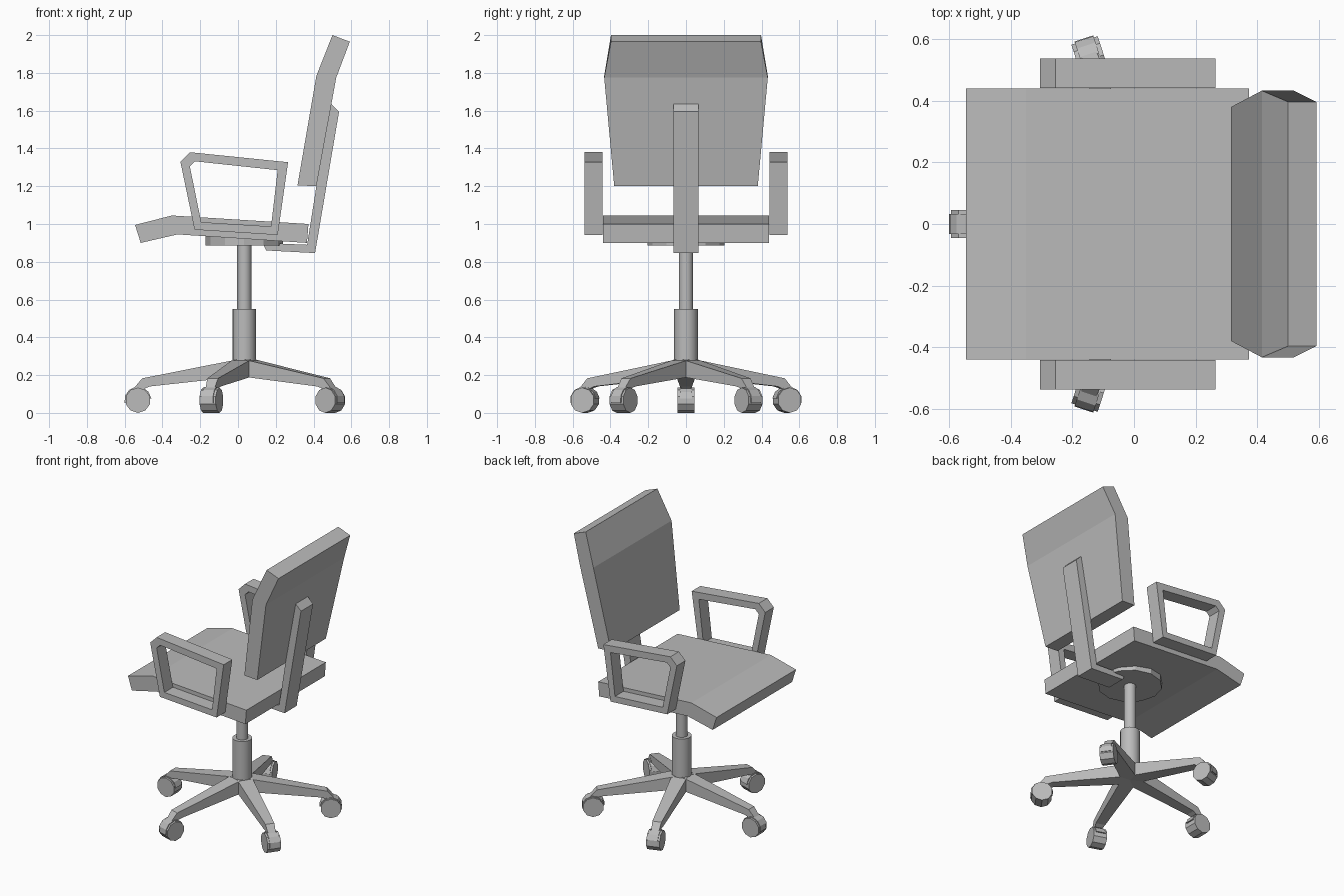
import bpy, bmesh
from math import radians, sin, cos, pi
from mathutils import Matrix

cube = bpy.data.objects.get("Cube")
if cube:
    bpy.data.objects.remove(cube, do_unlink=True)

grey = bpy.data.materials.new("plain grey")
grey.use_nodes = True
colour = (0.5, 0.5, 0.5, 1)
grey.diffuse_color = colour
grey.node_tree.nodes["Principled BSDF"].inputs["Base Color"].default_value = colour

AXIS = 0.033  # x of the central column


def finish(name, bm, matrix=None):
    bmesh.ops.recalc_face_normals(bm, faces=bm.faces)
    mesh = bpy.data.meshes.new(name)
    if matrix:
        bm.transform(matrix)
    bm.to_mesh(mesh)
    bm.free()
    mesh.materials.append(grey)
    ob = bpy.data.objects.new(name, mesh)
    bpy.context.collection.objects.link(ob)
    return ob


def prism(name, profile, widths, matrix=None):
    """Extrude an x-z profile across y; widths holds a half width per point."""
    if not isinstance(widths, (list, tuple)):
        widths = [widths] * len(profile)
    bm = bmesh.new()
    rings = [[bm.verts.new((x, s * w, z)) for (x, z), w in zip(profile, widths)]
             for s in (-1, 1)]
    n = len(profile)
    for ring in rings:
        bm.faces.new(ring)
    for i in range(n):
        j = (i + 1) % n
        bm.faces.new((rings[0][i], rings[0][j], rings[1][j], rings[1][i]))
    return finish(name, bm, matrix)


def frame(name, outer, inner, y0, y1):
    """Closed flat bar loop between two x-z outlines."""
    bm = bmesh.new()
    loops = [[bm.verts.new((x, y, z)) for x, z in pts]
             for pts, y in ((outer, y0), (inner, y0), (inner, y1), (outer, y1))]
    n = len(outer)
    for a in range(4):
        b = (a + 1) % 4
        for i in range(n):
            j = (i + 1) % n
            bm.faces.new((loops[a][i], loops[a][j], loops[b][j], loops[b][i]))
    return finish(name, bm)


def column(name, radius, z0, z1, sides, smooth=True):
    bm = bmesh.new()
    bmesh.ops.create_cone(bm, cap_ends=True, segments=sides, radius1=radius,
                          radius2=radius, depth=z1 - z0)
    for f in bm.faces:
        f.smooth = smooth and len(f.verts) == 4
    ob = finish(name, bm, Matrix.Translation((AXIS, 0, (z0 + z1) / 2)))
    if smooth:
        for e in ob.data.edges:
            a, b = (ob.data.vertices[v].co.z for v in e.vertices)
            e.use_edge_sharp = abs(a - b) < 0.001


# Seat and backrest
prism("seat", [(-0.545, 0.995), (-0.35, 1.045), (0.373, 1.0), (0.365, 0.9),
               (-0.32, 0.945), (-0.515, 0.9)], 0.44)
prism("backrest", [(0.315, 1.205), (0.415, 1.785), (0.5, 2.0), (0.592, 1.965),
                   (0.52, 1.775), (0.415, 1.2)],
      [0.38, 0.433, 0.397, 0.397, 0.433, 0.38])

# Bent support bar joining seat and backrest
prism("back_support", [(0.13, 0.9), (0.366, 0.89), (0.485, 1.645),
                       (0.535, 1.595), (0.408, 0.846), (0.15, 0.86)], 0.067)

# Armrests
arm_outer = [(-0.305, 1.33), (-0.255, 1.38), (0.265, 1.327), (0.21, 0.942), (-0.23, 0.97)]
arm_inner = [(-0.255, 1.305), (-0.228, 1.332), (0.21, 1.285), (0.175, 0.987), (-0.195, 1.01)]
for side, label in ((1, "left"), (-1, "right")):
    frame(label + "_armrest", arm_outer, arm_inner, side * 0.442, side * 0.537)

# Central column
column("seat_plate", 0.205, 0.885, 0.94, 12, smooth=False)
column("gas_lift", 0.038, 0.5, 0.9, 16)
column("column_sleeve", 0.063, 0.22, 0.55, 16)

# Five legs, each with a caster
leg = [(0, 0.29), (0.54, 0.183), (0.585, 0.13), (0.525, 0.13), (0.5, 0.14), (0, 0.195)]
leg_widths = [0.052, 0.03, 0.025, 0.025, 0.032, 0.052]


def disc(radius, start, sweep, steps):
    return [(0.563 + radius * cos(start + sweep * i / steps),
             0.067 + radius * sin(start + sweep * i / steps)) for i in range(steps)]


for k in range(5):
    turn = Matrix.Translation((AXIS, 0, 0)) @ Matrix.Rotation(radians(36 + 72 * k), 4, "Z")
    prism(f"leg_{k + 1}", leg, leg_widths, turn)
    prism(f"caster_wheel_{k + 1}", disc(0.067, pi / 2, 2 * pi, 10), 0.045, turn)
    prism(f"caster_hood_{k + 1}", disc(0.072, -0.2, pi + 0.6, 7), 0.032, turn)
